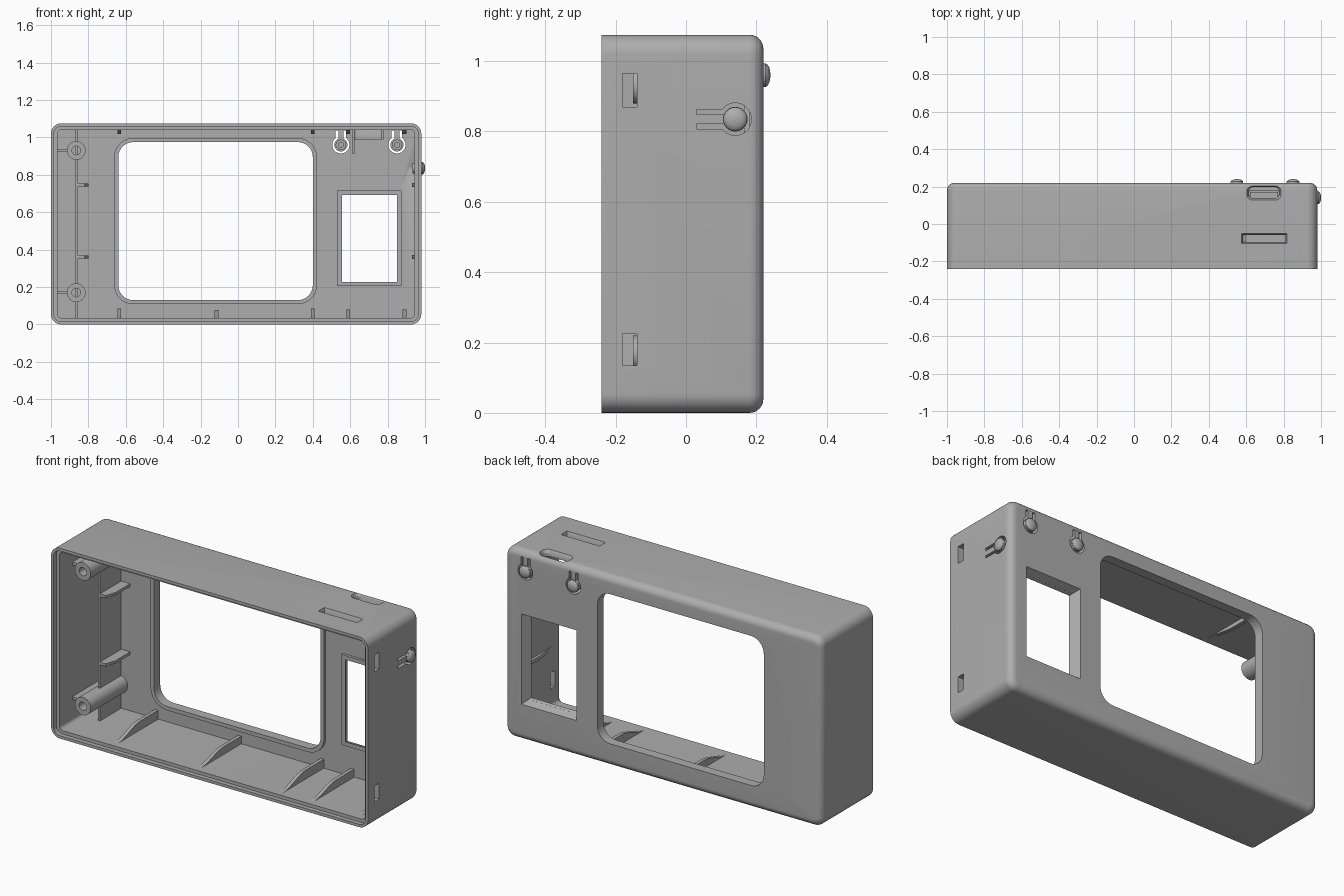
import bpy, bmesh, math
from mathutils import Vector

if "Cube" in bpy.data.objects:
    bpy.data.objects.remove(bpy.data.objects["Cube"], do_unlink=True)

grey = bpy.data.materials.new("grey plastic")
grey.use_nodes = True
COLOUR = (0.42, 0.42, 0.42, 1)
grey.diffuse_color = COLOUR
grey.node_tree.nodes["Principled BSDF"].inputs["Base Color"].default_value = COLOUR

# Axis maps: (u, v) outline plus depth d along the named axis
AXES = {"x": lambda u, v, d: (d, u, v),
        "y": lambda u, v, d: (u, d, v),
        "z": lambda u, v, d: (u, v, d)}


def rounded_rect(u0, u1, v0, v1, r, n=8):
    pts = []
    for cu, cv, a0 in ((u1 - r, v1 - r, 0), (u0 + r, v1 - r, 90),
                       (u0 + r, v0 + r, 180), (u1 - r, v0 + r, 270)):
        for i in range(n + 1):
            a = math.radians(a0 + 90 * i / n)
            pts.append((cu + r * math.cos(a), cv + r * math.sin(a)))
    return pts


def rect(u0, u1, v0, v1):
    return [(u1, v1), (u0, v1), (u0, v0), (u1, v0)]


def circle(cu, cv, r, n=32):
    return [(cu + r * math.cos(2 * math.pi * i / n), cv + r * math.sin(2 * math.pi * i / n))
            for i in range(n)]


def keyhole(cu, cv, r, half, length, direction):
    """Disc with a straight arm; direction is the arm's unit vector."""
    a0 = math.asin(half / r)
    pts = [(r * math.cos(a0 + (2 * math.pi - 2 * a0) * i / 28),
            r * math.sin(a0 + (2 * math.pi - 2 * a0) * i / 28)) for i in range(29)]
    pts += [(length, -half), (length, half)]
    du, dv = direction
    return [(cu + p * du - q * dv, cv + p * dv + q * du) for p, q in pts]


def loft(name, axis, rings, loop=False):
    """Skin a list of (outline, depth); loop joins last to first instead of capping."""
    bm = bmesh.new()
    vs = [[bm.verts.new(AXES[axis](u, v, d)) for u, v in pts] for pts, d in rings]
    n = len(vs[0])
    pairs = list(zip(vs, vs[1:])) + ([(vs[-1], vs[0])] if loop else [])
    for a, b in pairs:
        for i in range(n):
            j = (i + 1) % n
            bm.faces.new((a[i], a[j], b[j], b[i]))
    if not loop:
        bm.faces.new(vs[0])
        bm.faces.new(vs[-1])
    bmesh.ops.recalc_face_normals(bm, faces=bm.faces)
    mesh = bpy.data.meshes.new(name)
    bm.to_mesh(mesh)
    bm.free()
    mesh.materials.append(grey)
    ob = bpy.data.objects.new(name, mesh)
    bpy.context.collection.objects.link(ob)
    return ob


def prism(name, axis, pts, d0, d1):
    return loft(name, axis, [(pts, d0), (pts, d1)])


# Case shell: outer skin, rounded back edge, inner skin with stepped rim
X0, X1, Z1, FRONT, BACK, INNER, WALL = -1.0, 0.98, 1.075, -0.24, 0.22, 0.18, 0.035
TOP = Z1 - WALL


def case_ring(inset, y):
    return rounded_rect(X0 + inset, X1 - inset, inset, Z1 - inset, max(0.055 - inset, 0.012)), y


rings = [case_ring(0.0, FRONT)]
for i in range(9):
    t = math.pi / 2 * i / 8
    rings.append(case_ring(0.04 * (1 - math.cos(t)), BACK - 0.04 + 0.04 * math.sin(t)))
inner = [case_ring(WALL, INNER), case_ring(WALL, -0.215),
         case_ring(0.016, -0.215), case_ring(0.016, FRONT)]
shell = loft("case_shell", "y", inner + rings)

# Cutters for windows, slots and button gaps
cutters = [prism("screen_cut", "y", rounded_rect(-0.64, 0.40, 0.13, 0.975, 0.08), 0.1, 0.3)]
big, small = rect(0.53, 0.875, 0.205, 0.715), rect(0.555, 0.85, 0.228, 0.692)
cutters.append(loft("panel_cut", "y", [(small, 0.1), (small, 0.165), (big, BACK), (big, 0.3)]))
for z0, z1 in ((0.135, 0.225), (0.87, 0.965)):
    cutters.append(prism("latch_cut", "x", rect(-0.18, -0.14, z0, z1), 0.9, 1.1))
port = rounded_rect(0.613, 0.777, 0.138, 0.197, 0.025)
port_wide = rounded_rect(0.603, 0.787, 0.128, 0.207, 0.032)
cutters.append(loft("port_cut", "z", [(port, 0.99), (port, 1.058), (port_wide, Z1), (port_wide, 1.1)]))
card = rect(0.583, 0.81, -0.097, -0.06)
card_wide = rect(0.575, 0.818, -0.105, -0.052)
cutters.append(loft("card_cut", "z", [(card, 0.99), (card, 1.055), (card_wide, Z1), (card_wide, 1.1)]))

# Buttons: axis, centre, arm direction, arm length, inner and outer face
buttons = [("y", 0.55, 0.96, (0, 1), 0.078, INNER, BACK),
           ("y", 0.85, 0.96, (0, 1), 0.078, INNER, BACK),
           ("x", 0.14, 0.835, (-1, 0), 0.11, X1 - WALL, X1)]
for axis, u, v, way, arm, d0, d1 in buttons:
    cutters.append(prism("button_cut", axis, keyhole(u, v, 0.046, 0.028, arm, way), d0 - 0.03, d1 + 0.05))

bpy.context.view_layer.objects.active = shell
for c in cutters:
    c.hide_render = True
    m = shell.modifiers.new("cut", "BOOLEAN")
    m.operation, m.solver, m.object = "DIFFERENCE", "EXACT", c
    bpy.ops.object.modifier_apply(modifier=m.name)
    bpy.data.objects.remove(c, do_unlink=True)

# Flexible button tongues, domed caps and inner plungers
for axis, u, v, way, arm, d0, d1 in buttons:
    prism("button_tongue", axis, keyhole(u, v, 0.035, 0.014, arm + 0.004, way), d0, d1 - 0.001)
    dome = [(0.034, -0.004), (0.034, 0.006), (0.030, 0.012), (0.022, 0.0165), (0.012, 0.019), (0.004, 0.02)]
    loft("button_cap", axis, [(circle(u, v, r), d1 + d) for r, d in dome])
    tip = d0 - (0.04 if axis == "y" else 0.012)
    loft("button_plunger", axis, [(circle(u, v, 0.028), d0), (circle(u, v, 0.028), tip),
                                  (circle(u, v, 0.014), tip), (circle(u, v, 0.014), d0)], loop=True)

# Raised frames around both windows on the inside
lip_in = rounded_rect(-0.64, 0.40, 0.13, 0.975, 0.08)
lip_out = rounded_rect(-0.662, 0.422, 0.108, 0.997, 0.102)
loft("screen_frame", "y", [(lip_in, INNER), (lip_in, 0.165), (lip_out, 0.165), (lip_out, INNER)], loop=True)
mid = rect(0.548, 0.857, 0.222, 0.698)
loft("panel_frame", "y", [(small, 0.165), (big, 0.165), (big, INNER), (mid, INNER)], loop=True)


# Curved stiffening ribs on floor and ceiling
def rib_profile(base, height):
    pts = [(INNER, base)]
    for i in range(9):
        t = i / 8
        pts.append((-0.18 + 0.2 * t, base + height * (3 * t * t - 2 * t ** 3)))
    return pts + [(INNER, base + height)]


for x, h in ((-0.635, 0.05), (-0.115, 0.043), (0.40, 0.05), (0.59, 0.045), (0.89, 0.045)):
    prism("floor_rib", "x", rib_profile(WALL, h), x - 0.01, x + 0.01)
for x in (-0.635, 0.40, 0.59, 0.89):
    prism("ceiling_rib", "x", rib_profile(TOP, -0.022), x - 0.01, x + 0.01)

# Left divider with brackets, and small ribs on the right wall
prism("divider", "x", rect(-0.01, INNER, WALL, TOP), -0.868, -0.856)
for z in (0.36, 0.745):
    prism("divider_bracket", "z", [(-0.86, -0.01), (-0.82, -0.01), (-0.80, 0.05), (-0.80, INNER), (-0.86, INNER)],
          z - 0.008, z + 0.008)
    prism("side_rib", "z", [(0.946, -0.16), (0.93, -0.02), (0.93, INNER), (0.946, INNER)], z - 0.01, z + 0.01)

# Screw posts with webs to the left wall
for z in (0.17, 0.93):
    loft("screw_post", "y", [(circle(-0.865, z, 0.05), INNER), (circle(-0.865, z, 0.05), -0.15),
                             (circle(-0.865, z, 0.023), -0.15), (circle(-0.865, z, 0.023), 0.05),
                             (circle(-0.865, z, 0.002), 0.05), (circle(-0.865, z, 0.002), INNER)], loop=True)
    prism("post_web", "y", rect(X0 + WALL, -0.912, z - 0.008, z + 0.008), -0.10, INNER)

# Guides beside the port
prism("port_guide_long", "x", rect(0.10, INNER, 0.91, TOP), 0.612, 0.622)
prism("port_guide_short", "x", rect(0.10, INNER, 0.99, TOP), 0.768, 0.778)

# Smooth the curves, keep the edges sharp
bpy.ops.object.select_all(action="DESELECT")
for ob in bpy.context.scene.objects:
    if ob.type == "MESH" and grey.name in ob.data.materials:
        ob.select_set(True)
bpy.context.view_layer.objects.active = shell
bpy.ops.object.shade_smooth_by_angle(angle=math.radians(32))
